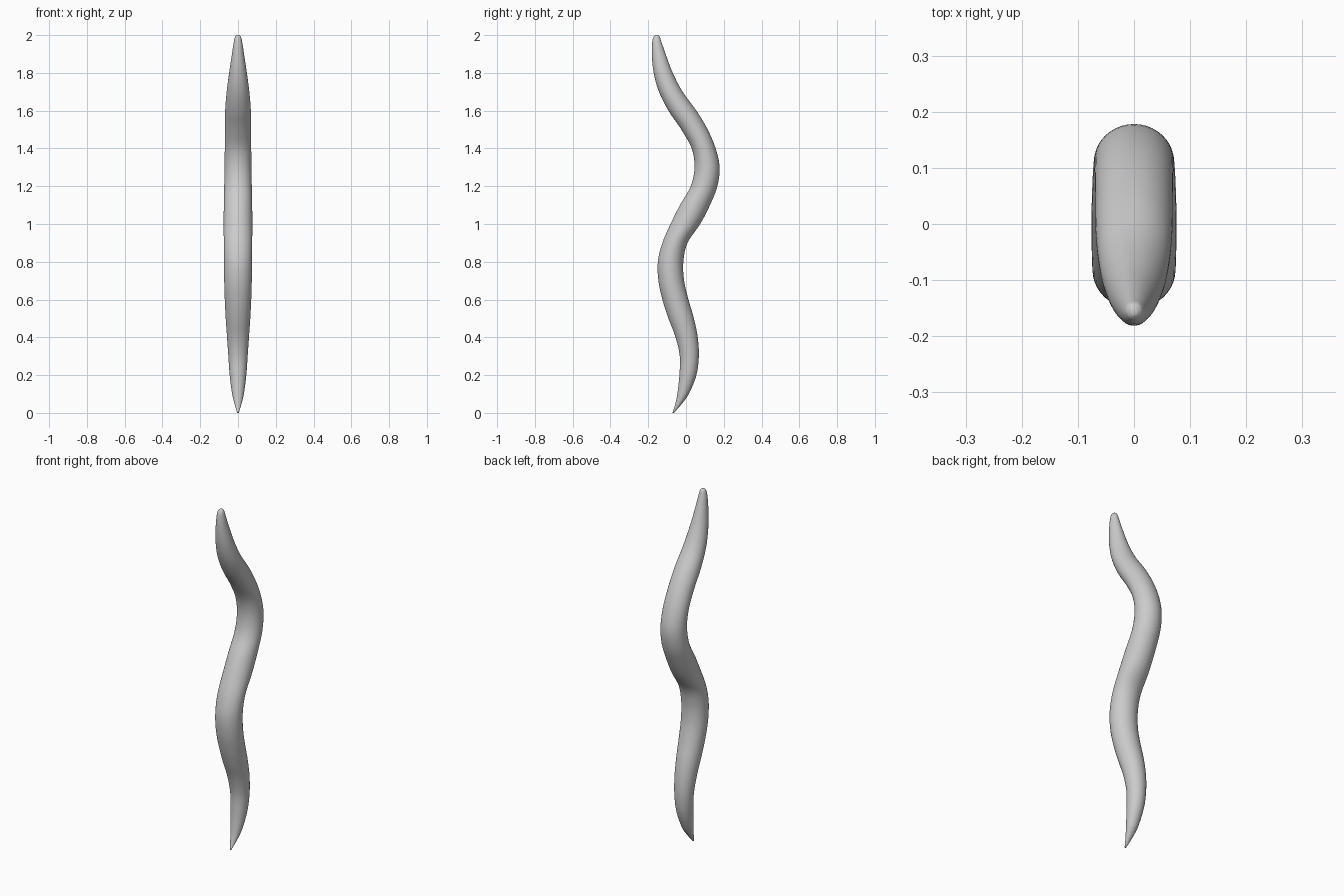
import bpy, bmesh, math

if "Cube" in bpy.data.objects:
    bpy.data.objects.remove(bpy.data.objects["Cube"])

# Horizontal slices: z, front edge y, back edge y, half width x
SLICES = [
    (0.0, -.072, -.064, .004), (0.05, -.056, -.02, .019), (0.1, -.046, .015, .031),
    (0.2, -.035, .055, .044), (0.3, -.033, .068, .051), (0.4, -.055, .062, .058),
    (0.5, -.093, .042, .065), (0.6, -.125, .013, .070), (0.7, -.146, -.01, .073),
    (0.8, -.149, -.014, .074), (0.9, -.125, .008, .075), (1.0, -.082, .075, .076),
    (1.1, -.032, .127, .075), (1.2, .025, .166, .073), (1.3, .045, .178, .071),
    (1.4, .03, .157, .070), (1.5, -.025, .115, .069), (1.6, -.093, .055, .068),
    (1.7, -.143, -.018, .060), (1.8, -.171, -.070, .047), (1.9, -.181, -.108, .032),
    (1.97, -.178, -.132, .021), (1.993, -.170, -.140, .014), (2.0, -.163, -.148, .006),
]
SIDES, STEPS = 40, 5


def catmull(a, b, c, d, t):
    # Cubic with slopes scaled for uneven slice heights
    h = c[0] - b[0]
    out = [b[0] + h * t]
    for k in (1, 2, 3):
        m0 = (c[k] - a[k]) / (c[0] - a[0]) * h if c[0] > a[0] else 0
        m1 = (d[k] - b[k]) / (d[0] - b[0]) * h
        out.append((2*t**3 - 3*t*t + 1) * b[k] + (t**3 - 2*t*t + t) * m0
                   + (3*t*t - 2*t**3) * c[k] + (t**3 - t*t) * m1)
    return out


# Smoothly interpolated slices
rows = []
n = len(SLICES)
for i in range(n - 1):
    q = [SLICES[min(max(j, 0), n - 1)] for j in (i - 1, i, i + 1, i + 2)]
    rows += [catmull(*q, s / STEPS) for s in range(STEPS)]
rows.append(SLICES[-1])

# Wavy tapered body lofted through the slices
bm = bmesh.new()
rings = []
for z, y0, y1, w in rows:
    rings.append([bm.verts.new((w * math.cos(a), (y0 + y1) / 2 + (y1 - y0) / 2 * math.sin(a), z))
                  for a in (2 * math.pi * k / SIDES for k in range(SIDES))])
for lo, hi in zip(rings, rings[1:]):
    for k in range(SIDES):
        j = (k + 1) % SIDES
        bm.faces.new((lo[k], lo[j], hi[j], hi[k]))

# Closed tips
bm.faces.new(rings[0][::-1])
bm.faces.new(rings[-1])
for f in bm.faces:
    f.smooth = True
mesh = bpy.data.meshes.new("wavy_body")
bm.to_mesh(mesh)
bm.free()
body = bpy.data.objects.new("wavy_body", mesh)
bpy.context.collection.objects.link(body)
